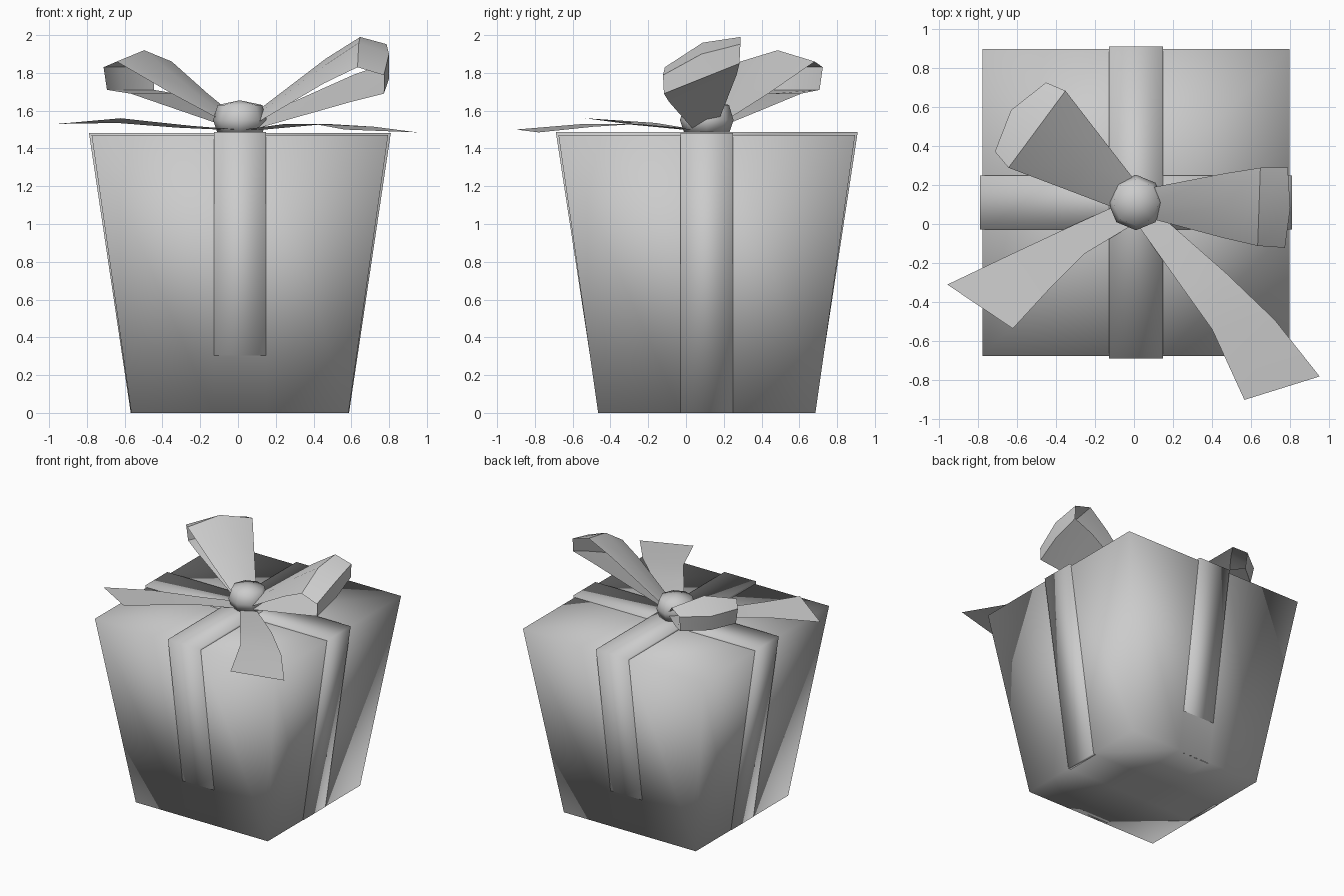
import bpy, bmesh, math
from mathutils import Vector

cube = bpy.data.objects.get("Cube")
if cube:
    bpy.data.objects.remove(cube, do_unlink=True)

CX, CY = 0.01, 0.11                  # centre of the box
BOTTOM, TOP, HEIGHT = 0.575, 0.785, 1.47
BAND = 0.138                         # half width of the bands

grey = bpy.data.materials.new("plain grey")
grey.use_nodes = True
grey.diffuse_color = (0.6, 0.6, 0.6, 1)
grey.node_tree.nodes["Principled BSDF"].inputs["Base Color"].default_value = (0.6, 0.6, 0.6, 1)


def finish(name, bm, crease=180):
    """Turn a bmesh into a smooth shaded object with sharp creases."""
    mesh = bpy.data.meshes.new(name)
    for f in bm.faces:
        f.smooth = True
    bm.to_mesh(mesh)
    bm.free()
    if crease < 180:
        mesh.set_sharp_from_angle(angle=math.radians(crease))
    mesh.materials.append(grey)
    obj = bpy.data.objects.new(name, mesh)
    bpy.context.collection.objects.link(obj)
    return obj


def sheet(rows, bm, closed=False):
    """Skin a list of point rows with quads."""
    verts = [[bm.verts.new(p) for p in row] for row in rows]
    for a, b in zip(verts, verts[1:]):
        n = len(a)
        for i in range(n if closed else n - 1):
            j = (i + 1) % n
            bm.faces.new((a[i], a[j], b[j], b[i]))
    return verts


# Tapered box, cut along the band edges
bm = bmesh.new()
bmesh.ops.create_cube(bm, size=2)
for v in bm.verts:
    half = TOP if v.co.z > 0 else BOTTOM
    v.co = (v.co.x * half, v.co.y * half, HEIGHT if v.co.z > 0 else 0)
for axis in (Vector((1, 0, 0)), Vector((0, 1, 0))):
    for side in (-BAND, BAND):
        bmesh.ops.bisect_plane(bm, geom=bm.verts[:] + bm.edges[:] + bm.faces[:],
                               plane_co=axis * side, plane_no=axis)
finish("gift_box", bm).location = (CX, CY, 0)


# Bands folded over the top and down two opposite sides
def band(name, turn, low, high, top):
    bm = bmesh.new()
    outer = [(BOTTOM + low, 0), (TOP + high, top)]
    inner = [(BOTTOM - 0.02, 0), (TOP - 0.02, HEIGHT - 0.02)]
    rows = []
    for sign, order in ((-1, (0, 1)), (1, (1, 0))):
        for k in order:
            (o, oz), (i, iz) = outer[k], inner[k]
            rows.append([(sign * o, -BAND, oz), (sign * o, BAND, oz),
                         (sign * i, BAND, iz), (sign * i, -BAND, iz)])
    verts = sheet(rows, bm, closed=True)
    bm.faces.new(verts[0])
    bm.faces.new(verts[-1])
    bmesh.ops.recalc_face_normals(bm, faces=bm.faces[:])
    obj = finish(name, bm)
    obj.location = (CX, CY, 0)
    obj.rotation_euler.z = turn


band("side_to_side_band", 0, 0.003, 0.014, 1.482)
band("front_to_back_band", math.pi / 2, -0.003, 0.014, 1.486)

# Knot: eight sided squashed ball
bm = bmesh.new()
rings = [(0.12, 1.485), (0.142, 1.55), (0.118, 1.63)]
verts = sheet([[(r * math.cos(k * math.pi / 4), r * math.sin(k * math.pi / 4), z)
                for k in range(8)] for r, z in rings], bm, closed=True)
bm.faces.new(verts[0][::-1])
tip = bm.verts.new((0, 0, 1.655))
for k in range(8):
    bm.faces.new((verts[-1][k], verts[-1][(k + 1) % 8], tip))
finish("bow_knot", bm).location = (CX, CY, 0)


# Bow loops: rows of reach, height, half width, middle push out, middle lift
def bow_loop(name, angle, tilt, rows):
    bm = bmesh.new()
    out = Vector((math.cos(angle), math.sin(angle), 0))
    side = Vector((-out.y, out.x, tilt))
    points = []
    for reach, z, half, push, lift in rows:
        mid = Vector((CX, CY, z)) + out * reach
        points.append([mid - side * half,
                       mid + out * push + Vector((0, 0, lift)),
                       mid + side * half])
    sheet(points, bm)
    finish(name, bm, 40)


bow_loop("back_bow_loop", math.radians(143.5), 0, [
    (0.08, 1.56, 0.09, 0, 0.01), (0.33, 1.69, 0.16, 0, 0.03),
    (0.63, 1.86, 0.245, 0, 0.06), (0.735, 1.83, 0.22, 0.06, 0),
    (0.72, 1.71, 0.21, 0.05, 0), (0.57, 1.69, 0.2, 0, 0),
    (0.08, 1.53, 0.08, 0, 0)])
bow_loop("side_bow_loop", math.radians(-2), 0.4, [
    (0.08, 1.56, 0.08, 0, 0.01), (0.45, 1.81, 0.165, 0, 0.03),
    (0.63, 1.91, 0.2, 0, 0.05), (0.77, 1.87, 0.205, 0.02, 0.03),
    (0.77, 1.77, 0.2, 0.02, 0), (0.6, 1.72, 0.18, 0, 0),
    (0.08, 1.53, 0.07, 0, 0)])


# Loose ribbon tails: rows pairing the two long edges
def tail(name, *rows):
    bm = bmesh.new()
    sheet(rows, bm)
    bmesh.ops.recalc_face_normals(bm, faces=bm.faces[:])
    if sum(f.normal.z for f in bm.faces) < 0:
        bmesh.ops.reverse_faces(bm, faces=bm.faces[:])
    finish(name, bm, 40)


tail("left_hand_tail",
     [(-0.1, 0.09, 1.5), (0.0, 0.0, 1.5)],
     [(-0.32, -0.01, 1.51), (-0.25, -0.15, 1.52)],
     [(-0.64, -0.16, 1.535), (-0.44, -0.34, 1.54)],
     [(-0.955, -0.31, 1.53), (-0.62, -0.535, 1.56)])
tail("right_hand_tail",
     [(0.14, 0.04, 1.5), (0.03, -0.02, 1.5)],
     [(0.47, -0.25, 1.53), (0.25, -0.33, 1.53)],
     [(0.72, -0.49, 1.515), (0.4, -0.54, 1.53)],
     [(0.95, -0.78, 1.485), (0.565, -0.9, 1.5)])
